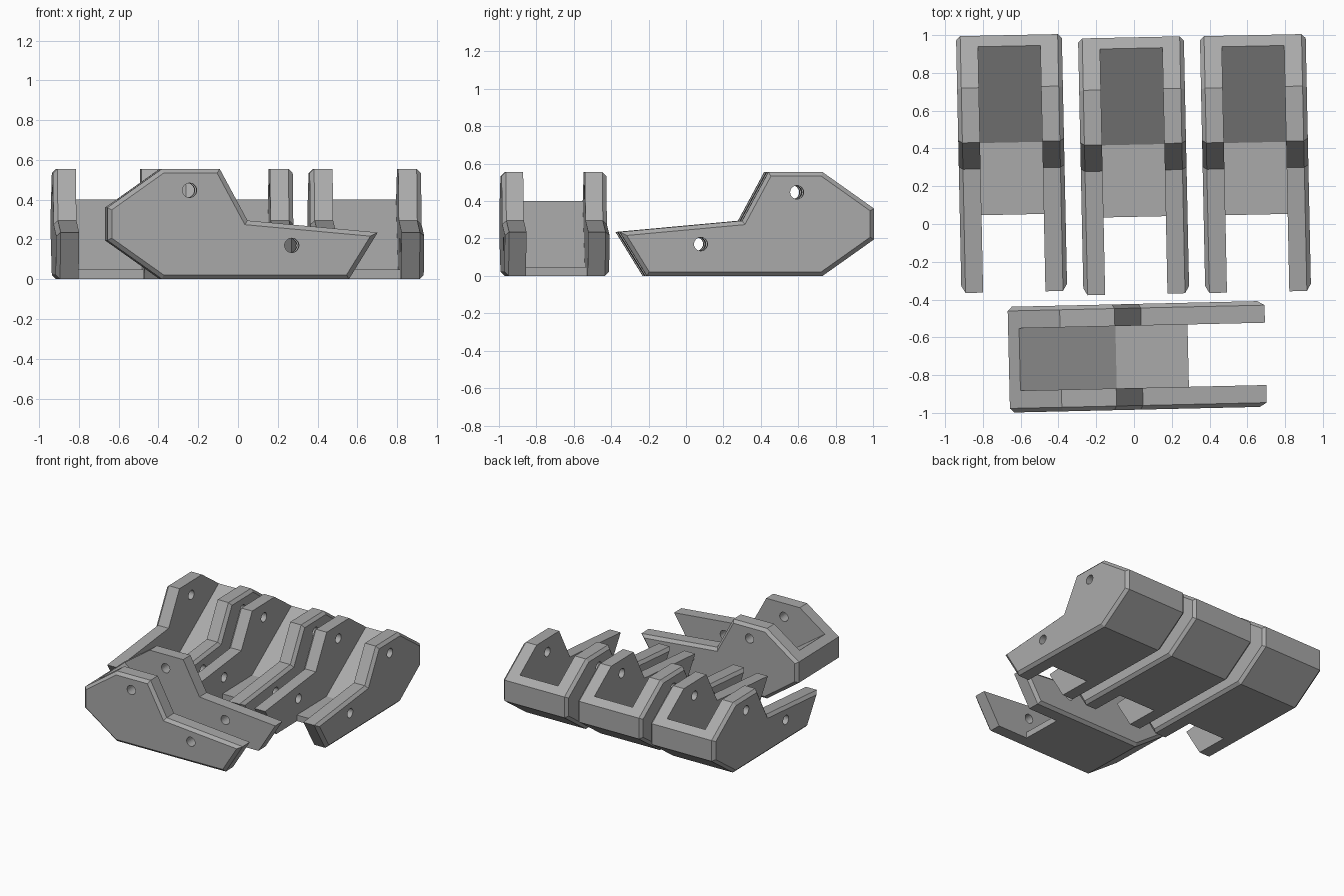
import bpy, bmesh
from math import radians
from mathutils import Matrix, Vector

if "Cube" in bpy.data.objects:
    bpy.data.objects.remove(bpy.data.objects["Cube"], do_unlink=True)

grey = bpy.data.materials.new("plain_grey")
grey.use_nodes = True
COLOUR = (0.4, 0.4, 0.4, 1)
grey.diffuse_color = COLOUR
grey.node_tree.nodes["Principled BSDF"].inputs["Base Color"].default_value = COLOUR

# Side outlines (y, z) of one track link
ARM = [(-0.68, 0.235), (-0.535, 0), (0.405, 0), (0.68, 0.195), (0.68, 0.36),
       (0.405, 0.555), (0.115, 0.555), (-0.025, 0.295)]
BODY = [(-0.27, 0), (0.405, 0), (0.68, 0.195), (0.68, 0.36), (0.622, 0.401),
        (0.112, 0.048), (-0.27, 0.048)]
PIN_HOLES = [(0.267, 0.447), (-0.247, 0.17)]
INNER, OUTER, CHAMFER = 0.165, 0.28, 0.022


def add_object(name, bm):
    bmesh.ops.recalc_face_normals(bm, faces=bm.faces)
    mesh = bpy.data.meshes.new(name)
    bm.to_mesh(mesh)
    bm.free()
    mesh.materials.append(grey)
    obj = bpy.data.objects.new(name, mesh)
    bpy.context.collection.objects.link(obj)
    return obj


def prism(outline, x0, x1):
    """Extrude a side outline from x0 to x1; also return the end face."""
    bm = bmesh.new()
    base = bm.faces.new([bm.verts.new((x0, y, z)) for y, z in outline])
    new = bmesh.ops.extrude_face_region(bm, geom=[base], use_keep_orig=True)["geom"]
    bmesh.ops.translate(bm, vec=(x1 - x0, 0, 0),
                        verts=[v for v in new if isinstance(v, bmesh.types.BMVert)])
    end = next(f for f in new if isinstance(f, bmesh.types.BMFace))
    bmesh.ops.recalc_face_normals(bm, faces=bm.faces)
    return bm, end


# Cutter for the pin holes, running across the whole link
bm = bmesh.new()
for y, z in PIN_HOLES:
    place = Matrix.Translation((0, y, z)) @ Matrix.Rotation(radians(90), 4, 'Y')
    bmesh.ops.create_cone(bm, cap_ends=True, segments=24, radius1=0.036,
                          radius2=0.036, depth=1, matrix=place)
cutter = add_object("pin_hole_cutter", bm)


def arm_mesh(side):
    """One side plate, chamfered around its outer face and drilled."""
    bm, end = prism(ARM, INNER, OUTER - CHAMFER)
    bmesh.ops.inset_region(bm, faces=[end], thickness=CHAMFER, use_even_offset=True)
    bmesh.ops.translate(bm, vec=(CHAMFER, 0, 0), verts=end.verts)
    bmesh.ops.scale(bm, vec=(side, 1, 1), verts=bm.verts)
    arm = add_object("arm", bm)
    cut = arm.modifiers.new("pin_holes", 'BOOLEAN')
    cut.operation, cut.solver, cut.object = 'DIFFERENCE', 'EXACT', cutter
    bpy.context.view_layer.update()
    mesh = bpy.data.meshes.new_from_object(
        arm.evaluated_get(bpy.context.evaluated_depsgraph_get()))
    bpy.data.objects.remove(arm, do_unlink=True)
    return mesh


# Floor and sloped back wall between the arms
body = add_object("body", prism(BODY, -INNER, INNER)[0])
parts = {"left_arm": arm_mesh(1), "right_arm": arm_mesh(-1), "body": body.data}
bpy.data.objects.remove(body, do_unlink=True)
bpy.data.objects.remove(cutter, do_unlink=True)

# Three links in a row and one lying across the front
LINKS = {"right_link": (-0.648, 0.32, 1.2), "middle_link": (-0.002, 0.308, 1.2),
         "left_link": (0.643, 0.32, 1.2), "front_link": (0.017, -0.703, 91.3)}
for link, (x, y, turn) in LINKS.items():
    for part, mesh in parts.items():
        obj = bpy.data.objects.new(f"{link}_{part}", mesh)
        obj.matrix_world = (Matrix.Translation(Vector((x, y, 0)))
                            @ Matrix.Rotation(radians(turn), 4, 'Z'))
        bpy.context.collection.objects.link(obj)
